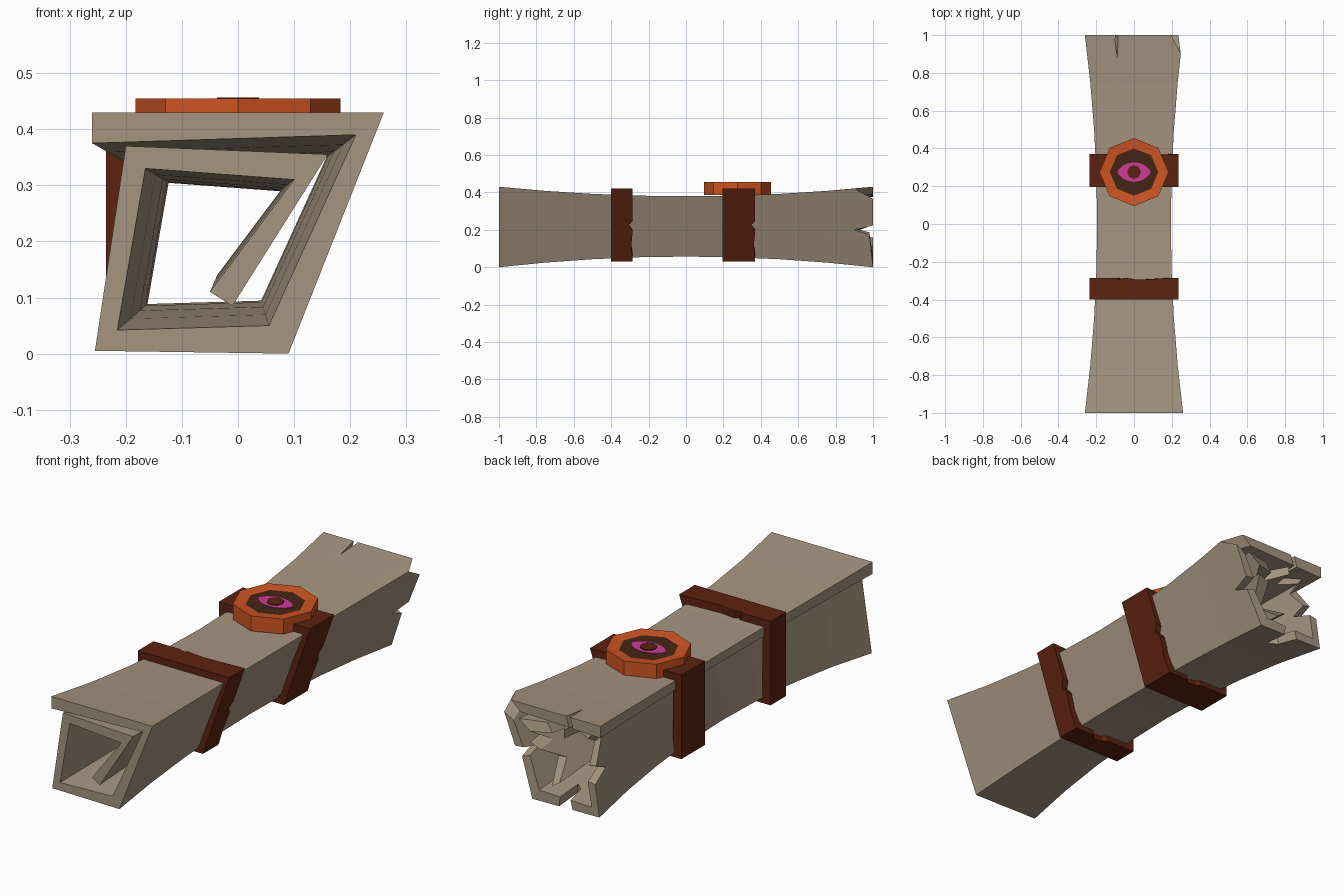
import bpy, bmesh
from math import cos, sin, pi
from mathutils import Vector

cube = bpy.data.objects.get("Cube")
if cube:
    bpy.data.objects.remove(cube)


def material(name, rgb):
    m = bpy.data.materials.new(name)
    m.use_nodes = True
    m.diffuse_color = (*rgb, 1)
    m.node_tree.nodes["Principled BSDF"].inputs["Base Color"].default_value = (*rgb, 1)
    return m


TAN = material("tan parchment", (0.38, 0.3, 0.215))
STRAP = material("red brown leather", (0.11, 0.016, 0.005))
ORANGE = material("orange metal", (0.62, 0.09, 0.016))
DARK = material("dark brown", (0.058, 0.018, 0.007))
PINK = material("pink", (0.62, 0.045, 0.31))

CENTER = Vector((0, 0.2275))


def finish(name, bm, *mats):
    bmesh.ops.recalc_face_normals(bm, faces=bm.faces)
    mesh = bpy.data.meshes.new(name)
    bm.to_mesh(mesh)
    bm.free()
    for m in mats:
        mesh.materials.append(m)
    obj = bpy.data.objects.new(name, mesh)
    bpy.context.collection.objects.link(obj)
    return obj


def columns(outer, inner, chips, closed=False):
    """Corner points plus chip points, as (outer, inner, chip depth)."""
    cols = []
    n = len(outer)
    for i in range(n if closed else n - 1):
        a, b = i, (i + 1) % n
        for t, depth in [(0, 0)] * (not any(c[0] == 0 for c in chips.get(i, []))) + chips.get(i, []):
            cols.append((outer[a].lerp(outer[b], t), inner[a].lerp(inner[b], t), depth))
    if not closed:
        cols.append((outer[-1], inner[-1], 0))
    return cols


def sweep(name, cols, ys, flare, mat, closed=False):
    """Sweep a thick wall along y, with its far edge chipped."""
    bm = bmesh.new()
    grid = []
    for po, pi_, depth in cols:
        rows = []
        for y in ys:
            yy = y - depth if y == ys[-1] else y
            pts = [CENTER + (p - CENTER) * flare(yy) for p in (po, pi_)]
            rows.append([bm.verts.new((p.x, yy, p.y)) for p in pts])
        grid.append(rows)
    n = len(grid)
    for i in range(n if closed else n - 1):
        a, b = grid[i], grid[(i + 1) % n]
        for k in range(len(ys) - 1):
            for side in (0, 1):
                bm.faces.new((a[k][side], b[k][side], b[k + 1][side], a[k + 1][side]))
        for k in (0, -1):
            bm.faces.new((a[k][0], b[k][0], b[k][1], a[k][1]))
    if not closed:
        for e in (grid[0], grid[-1]):
            for k in range(len(ys) - 1):
                bm.faces.new((e[k][0], e[k][1], e[k + 1][1], e[k + 1][0]))
    return finish(name, bm, mat)


def points(*pairs):
    return [Vector(p) for p in pairs]


# Rolled sheet: a squared spiral, flared at both ends and torn at the back
outer = points((-0.26, 0.43), (0.26, 0.43), (0.09, 0), (-0.255, 0.005),
               (-0.2, 0.37), (0.16, 0.355), (-0.01, 0.085))
inner = points((-0.26, 0.375), (0.21, 0.39), (0.055, 0.05), (-0.215, 0.042),
               (-0.165, 0.33), (0.1, 0.31), (-0.05, 0.11))
tears = {
    0: [(0.3, 0), (0.32, 0.12), (0.34, 0), (0.88, 0)],
    1: [(0, 0.1), (0.15, 0), (0.48, 0), (0.54, 0.1), (0.6, 0.02)],
    2: [(0.4, 0), (0.42, 0.13), (0.55, 0.1), (0.6, 0)],
    3: [(0.4, 0), (0.5, 0.1), (0.6, 0.03), (0.9, 0.1)],
    4: [(0, 0.05), (0.3, 0.1), (0.35, 0), (0.6, 0.12), (0.65, 0.03)],
    5: [(0.3, 0.1), (0.35, 0), (0.7, 0.12)],
}
sweep("rolled_sheet", columns(outer, inner, tears), [k / 4 for k in range(-4, 5)],
      lambda y: 0.75 + 0.25 * y * y, TAN)

# Two leather straps with nicked edges
strap_out = points((-0.235, 0.42), (0.235, 0.42), (0.1, 0.03), (-0.235, 0.03))
strap_in = [CENTER + (p - CENTER) * 0.82 for p in strap_out]
nicks = {
    0: [(0.3, 0), (0.33, 0.012), (0.38, 0), (0.55, 0.01)],
    1: [(0.42, 0), (0.5, 0.02), (0.58, 0), (0.8, 0.008)],
    2: [(0.3, 0), (0.36, 0.02), (0.5, 0.02), (0.56, 0)],
}
for name, y0, y1 in (("front_strap", -0.4, -0.285), ("back_strap", 0.195, 0.37)):
    sweep(name, columns(strap_out, strap_in, nicks, True), [y0, y1], lambda y: 1, STRAP, True)


# Medallion parts
def oval(n, rx, ry, power=1):
    ring = []
    for k in range(n):
        a = 2 * pi * k / n
        ring.append((rx * cos(a), 0.275 + ry * sin(a) * abs(sin(a)) ** (power - 1)))
    return ring


def plate(name, ring, z0, z1, *mats):
    bm = bmesh.new()
    base = bm.faces.new([bm.verts.new((x, y, z0)) for x, y in ring])
    top = bmesh.ops.extrude_face_region(bm, geom=[base])["geom"]
    for v in top:
        if isinstance(v, bmesh.types.BMVert):
            v.co.z = z1
    if len(mats) > 1:
        # Sunken panel inside the rim
        face = [f for f in top if isinstance(f, bmesh.types.BMFace)][0]
        bmesh.ops.recalc_face_normals(bm, faces=bm.faces)
        bmesh.ops.inset_region(bm, faces=[face], thickness=0.055)
        face.material_index = 1
        for v in face.verts:
            v.co.z -= 0.006
    return finish(name, bm, *mats)


plate("medallion", oval(8, 0.183, 0.18), 0.385, 0.455, ORANGE, DARK)
plate("eye_white", oval(16, 0.088, 0.052, 1.4), 0.446, 0.452, PINK)
plate("eye_pupil", oval(8, 0.037, 0.037), 0.449, 0.456, STRAP)
